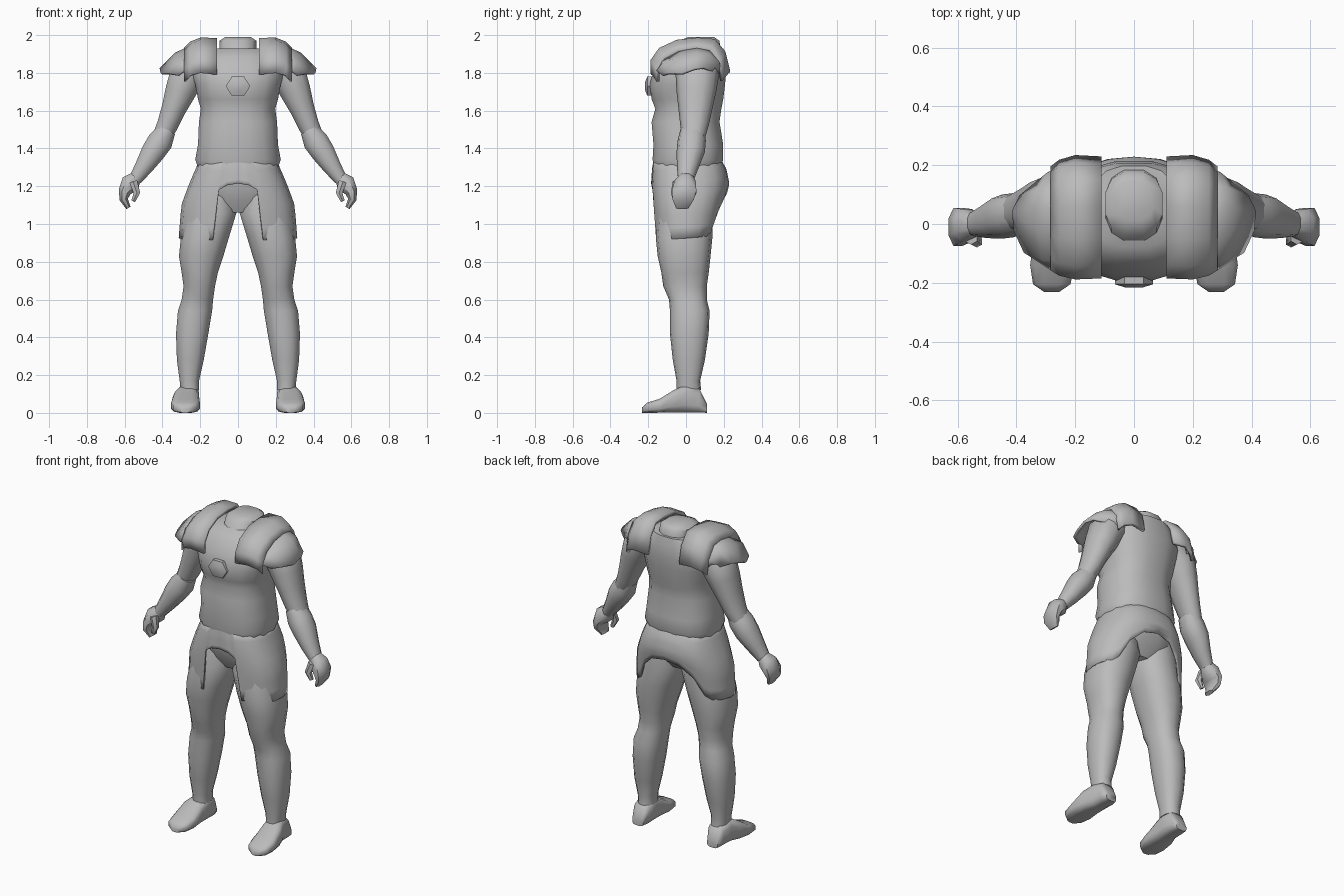
import bpy, bmesh, math
from mathutils import Vector

grey = bpy.data.materials.new("plain_grey")
grey.diffuse_color = (0.5, 0.5, 0.5, 1)


def finish(name, bm, mirror=False, thick=0, angle=50):
    bmesh.ops.recalc_face_normals(bm, faces=bm.faces)
    me = bpy.data.meshes.new(name)
    bm.to_mesh(me)
    bm.free()
    me.materials.append(grey)
    ob = bpy.data.objects.new(name, me)
    bpy.context.collection.objects.link(ob)
    if thick:
        m = ob.modifiers.new("thickness", 'SOLIDIFY')
        m.thickness, m.offset = thick, -1
    if mirror:
        m = ob.modifiers.new("mirror", 'MIRROR')
        m.use_clip = True
    bpy.ops.object.select_all(action='DESELECT')
    ob.select_set(True)
    bpy.context.view_layer.objects.active = ob
    bpy.ops.object.shade_smooth_by_angle(angle=math.radians(angle))
    return ob


def skin(bm, rings, closed=True, caps=True):
    rows = [[bm.verts.new(p) for p in r] for r in rings]
    n = len(rows[0])
    for a, b in zip(rows, rows[1:]):
        for i in range(n if closed else n - 1):
            j = (i + 1) % n
            bm.faces.new((a[i], a[j], b[j], b[i]))
    if caps:
        bm.faces.new(rows[0])
        bm.faces.new(rows[-1])


def oval(n, power):
    for i in range(n):
        t = 2 * math.pi * (i + 0.5) / n
        c, s = math.cos(t), math.sin(t)
        yield (math.copysign(abs(c) ** power, c), math.copysign(abs(s) ** power, s))


def box_loft(name, sections, axis='z', n=12, power=0.8, mirror=False):
    """Sections are (position, x min, x max, other min, other max)."""
    rings = []
    for k, x0, x1, w0, w1 in sections:
        ring = []
        for u, v in oval(n, power):
            x = (x0 + x1) / 2 + u * (x1 - x0) / 2
            w = (w0 + w1) / 2 + v * (w1 - w0) / 2
            ring.append((x, w, k) if axis == 'z' else (x, k, w))
        rings.append(ring)
    bm = bmesh.new()
    skin(bm, rings)
    return finish(name, bm, mirror)


def limb(name, sections, n=10):
    """Sections are (x, y, z, radius across, radius in y), squared to the path."""
    pts = [Vector(s[:3]) for s in sections]
    rings = []
    for i, (x, y, z, a, b) in enumerate(sections):
        d = pts[min(i + 1, len(pts) - 1)] - pts[max(i - 1, 0)]
        side = Vector((-d.z, 0, d.x)).normalized()
        rings.append([pts[i] + side * a * u + Vector((0, b * v, 0)) for u, v in oval(n, 0.9)])
    bm = bmesh.new()
    skin(bm, rings)
    return finish(name, bm, True)


# Torso with a loose shirt hem
box_loft("torso", [
    (1.30, -.215, .215, -.17, .185), (1.34, -.23, .23, -.18, .20), (1.42, -.215, .215, -.175, .20),
    (1.54, -.21, .21, -.185, .18), (1.61, -.20, .20, -.165, .19), (1.66, -.215, .215, -.185, .20),
    (1.74, -.23, .23, -.195, .21), (1.81, -.25, .25, -.175, .215), (1.88, -.22, .22, -.13, .21),
    (1.93, -.15, .15, -.08, .20)], n=16)
# Neck stump leaning backward
box_loft("neck", [(1.85, -.12, .12, -.11, .18), (1.91, -.10, .10, -.07, .19),
                  (1.97, -.10, .10, -.04, .18), (1.99, -.07, .07, .01, .15)], n=12)
# Hips under the skirt
box_loft("pelvis", [(1.06, -.10, .10, -.09, .09), (1.12, -.22, .22, -.12, .13),
                    (1.22, -.225, .225, -.15, .18), (1.34, -.19, .19, -.15, .16)], n=16)

# Legs and boots
box_loft("leg", [
    (.12, .205, .305, -.05, .08), (.17, .205, .31, -.05, .075), (.28, .18, .325, -.07, .10),
    (.42, .155, .33, -.085, .12), (.54, .135, .32, -.085, .125), (.60, .13, .30, -.09, .11),
    (.67, .12, .29, -.12, .11), (.74, .105, .30, -.13, .12), (.83, .075, .315, -.15, .13),
    (.93, .045, .305, -.16, .14), (1.06, .005, .28, -.15, .14), (1.18, .03, .24, -.12, .13)],
    n=14, power=.85, mirror=True)
box_loft("foot", [
    (-.232, .255, .305, 0, .03), (-.205, .215, .345, 0, .055), (-.14, .20, .355, 0, .075),
    (-.06, .205, .345, 0, .125), (0, .205, .32, 0, .15), (.07, .205, .315, 0, .13),
    (.11, .225, .30, 0, .05)], axis='y', n=12, power=.6, mirror=True)

# Arms and hands
limb("upper_arm", [
    (.20, .06, 1.86, .08, .10), (.27, .06, 1.79, .10, .115), (.305, .055, 1.70, .085, .105),
    (.34, .05, 1.61, .068, .09), (.375, .045, 1.52, .058, .075), (.41, .04, 1.45, .05, .06)])
limb("forearm", [
    (.375, .035, 1.50, .05, .065), (.41, .03, 1.44, .07, .075), (.45, .025, 1.38, .066, .075),
    (.50, .01, 1.30, .05, .058), (.545, 0, 1.235, .036, .042)])
limb("hand", [
    (.535, 0, 1.255, .03, .035), (.57, -.005, 1.215, .055, .06), (.60, -.01, 1.17, .036, .07),
    (.605, -.015, 1.13, .024, .06), (.58, -.02, 1.085, .013, .035)], n=8)
limb("thumb", [(.555, -.045, 1.225, .025, .025), (.535, -.06, 1.165, .02, .02),
               (.555, -.055, 1.12, .012, .012)], n=6)

# Split skirt: hem height varies around the waist, high at front centre and back
PROFILE = [(1.35, .20, -.17, .18), (1.29, .225, -.18, .215), (1.21, .26, -.185, .23),
           (1.10, .30, -.18, .20), (.90, .316, -.165, .155)]


def skirt_size(z):
    for a, b in zip(PROFILE, PROFILE[1:]):
        if z >= b[0]:
            t = (a[0] - z) / (a[0] - b[0])
            return [p + (q - p) * t for p, q in zip(a[1:], b[1:])]


HEM = [(0, 1.215), (9, 1.205), (17, 1.18), (20, .915), (35, .915), (50, .915), (70, .92),
       (90, .925), (110, .93), (128, .935), (138, .96), (150, 1.07), (165, 1.14), (180, 1.16)]
rings = []
for deg, hem in HEM:
    col = []
    for k in range(8):
        z = 1.35 + (hem - 1.35) * k / 7
        w, front, back = skirt_size(z)
        s, c = math.sin(math.radians(deg)), math.cos(math.radians(deg))
        x = w * abs(s) ** .8 if 0 < deg < 180 else 0
        y = (front if c > 0 else back) * abs(c) ** .8
        col.append((x, y, z))
    rings.append(col)
bm = bmesh.new()
skin(bm, rings, closed=False, caps=False)
finish("skirt", bm, True, .008)

# Broad straps arching over each shoulder: (y, z at inner edge, z at outer edge)
ARCH = [(-.185, 1.79, 1.785), (-.185, 1.86, 1.85), (-.14, 1.93, 1.91), (-.05, 1.975, 1.95),
        (.06, 1.985, 1.965), (.15, 1.98, 1.955), (.205, 1.91, 1.89), (.23, 1.80, 1.79)]
bm = bmesh.new()
skin(bm, [[(.11, y, zi), (.20, y * 1.02, (zi + zo) / 2 + .012),
           (.255, y * .95, zo), (.285, y * .85, zo - .03)]
          for y, zi, zo in ARCH], closed=False, caps=False)
finish("shoulder_strap", bm, True, .02)

# Flared shoulder pads below the straps
PAD = [(-.165, 1.80, .32, 1.785), (-.13, 1.87, .375, 1.80), (-.03, 1.935, .41, 1.80),
       (.06, 1.95, .415, 1.825), (.13, 1.93, .39, 1.83), (.185, 1.86, .34, 1.81),
       (.20, 1.79, .28, 1.78)]
bm = bmesh.new()
skin(bm, [[(.24, y, z), ((.25 + xo) / 2, y * .95, (z + zo) / 2 + .02), (xo, y * .75, zo)]
          for y, z, xo, zo in PAD], closed=False, caps=False)
finish("shoulder_pad", bm, True, .015)

# Six-sided chest medallion with a raised middle
bm = bmesh.new()
skin(bm, [[(r * math.cos(i * math.pi / 3), y, 1.73 + r * .9 * math.sin(i * math.pi / 3))
           for i in range(6)] for r, y in ((.065, -.17), (.065, -.205), (.03, -.216))])
finish("chest_medallion", bm, angle=30)
